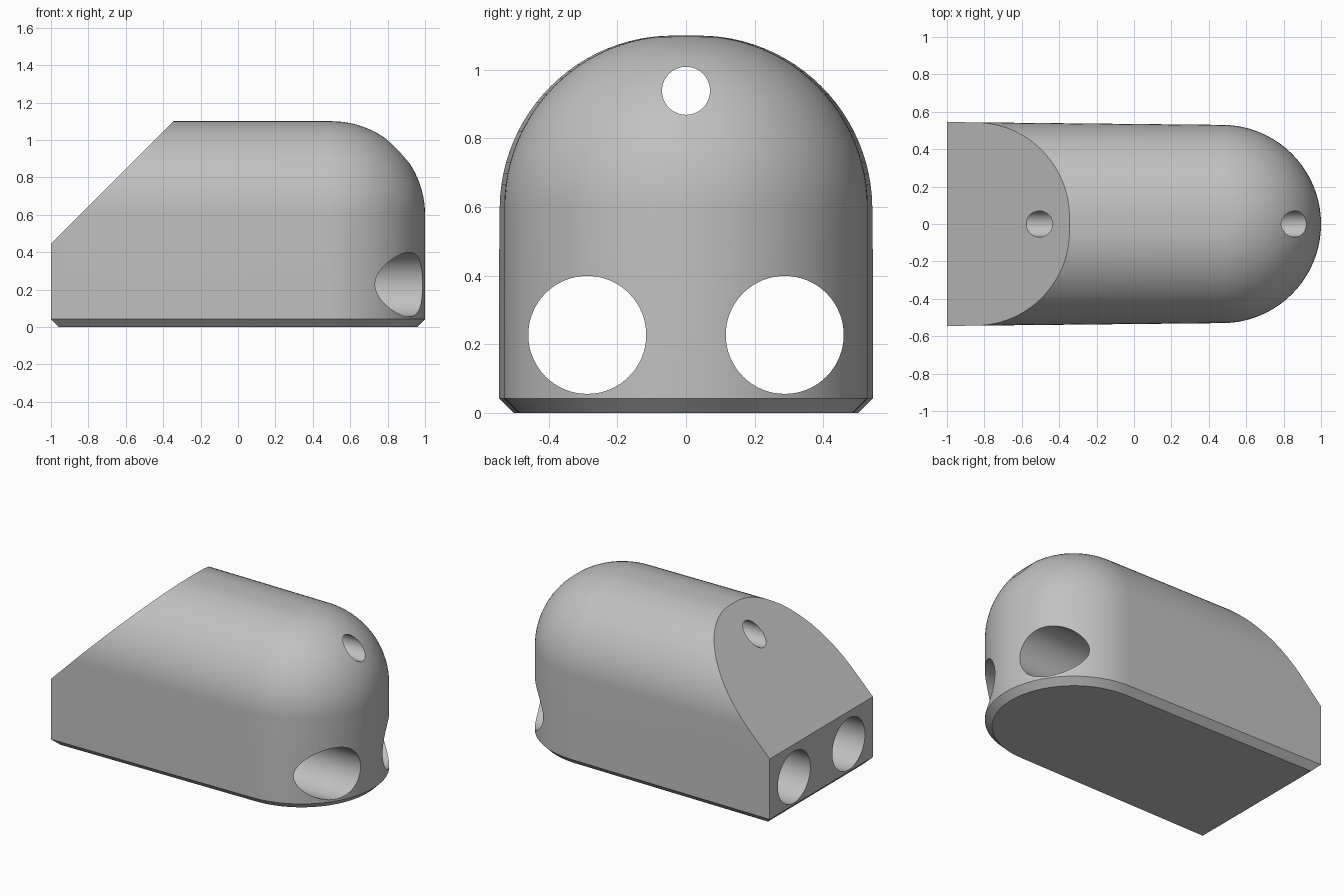
import bpy, bmesh
from math import sin, cos, pi, radians, atan2
from mathutils import Matrix

cube = bpy.data.objects.get("Cube")
if cube:
    bpy.data.objects.remove(cube, do_unlink=True)

BACK, NOSE_X, NOSE_R, BACK_W = -1.0, 0.47, 0.53, 0.545
FILLET, FILLET_Z, CHAMFER = 0.5, 0.6, 0.042
ARC, STEPS = 64, 24

grey = bpy.data.materials.new("plain grey")
grey.use_nodes = True
colour = (0.53, 0.53, 0.53, 1)
grey.diffuse_color = colour
grey.node_tree.nodes["Principled BSDF"].inputs["Base Color"].default_value = colour


def add_object(name, bm):
    mesh = bpy.data.meshes.new(name)
    bmesh.ops.recalc_face_normals(bm, faces=bm.faces)
    bm.to_mesh(mesh)
    bm.free()
    mesh.materials.append(grey)
    obj = bpy.data.objects.new(name, mesh)
    bpy.context.collection.objects.link(obj)
    return obj


def outline(bm, inset, z, back):
    """Slightly tapered plan with a round nose, inset from its edge."""
    tilt = atan2(BACK_W - NOSE_R, NOSE_X - BACK)
    end = pi / 2 - tilt
    r = NOSE_R - inset
    points = [(back, inset - BACK_W)]
    for i in range(ARC + 1):
        a = -end + 2 * end * i / ARC
        points.append((NOSE_X + r * cos(a), r * sin(a)))
    points.append((back, BACK_W - inset))
    return [bm.verts.new((x, y, z)) for x, y in points]


# Body: chamfered base, straight walls, rounded shoulder
bm = bmesh.new()
rows = [outline(bm, CHAMFER, 0, BACK + CHAMFER), outline(bm, 0, CHAMFER, BACK)]
for i in range(STEPS + 1):
    t = pi / 2 * i / STEPS
    rows.append(outline(bm, FILLET * (1 - cos(t)), FILLET_Z + FILLET * sin(t), BACK))
for low, high in zip(rows, rows[1:]):
    for i in range(len(low)):
        j = (i + 1) % len(low)
        bm.faces.new((low[i], low[j], high[j], high[i]))
bm.faces.new(rows[0])
bm.faces.new(rows[-1])

# Sloped cut across the back
cut = bmesh.ops.bisect_plane(bm, geom=bm.verts[:] + bm.edges[:] + bm.faces[:],
                             plane_co=(BACK, 0, 0.445), plane_no=(-1, 0, 1),
                             clear_outer=True)
edges = [e for e in cut["geom_cut"] if isinstance(e, bmesh.types.BMEdge)]
bmesh.ops.contextual_create(bm, geom=edges)

# Merge the flat back strips into one face
back_faces = [f for f in bm.faces if all(abs(v.co.x - BACK) < 1e-4 for v in f.verts)]
if len(back_faces) > 1:
    bmesh.ops.dissolve_faces(bm, faces=back_faces)
body = add_object("body", bm)
bpy.context.view_layer.objects.active = body
body.select_set(True)

# Holes running the full length
for name, y, z, r in (("left_hole", 0.288, 0.227, 0.172),
                      ("right_hole", -0.288, 0.227, 0.172),
                      ("top_hole", 0, 0.939, 0.07)):
    bm = bmesh.new()
    place = Matrix.Translation((0, y, z)) @ Matrix.Rotation(pi / 2, 4, 'Y')
    bmesh.ops.create_cone(bm, cap_ends=True, segments=64, radius1=r, radius2=r,
                          depth=3, matrix=place)
    cutter = add_object(name, bm)
    cutter.hide_render = True
    mod = body.modifiers.new(name, 'BOOLEAN')
    mod.operation = 'DIFFERENCE'
    mod.solver = 'EXACT'
    mod.object = cutter
    bpy.ops.object.modifier_apply(modifier=name)
    bpy.data.objects.remove(cutter, do_unlink=True)

bpy.ops.object.shade_smooth_by_angle(angle=radians(25))
